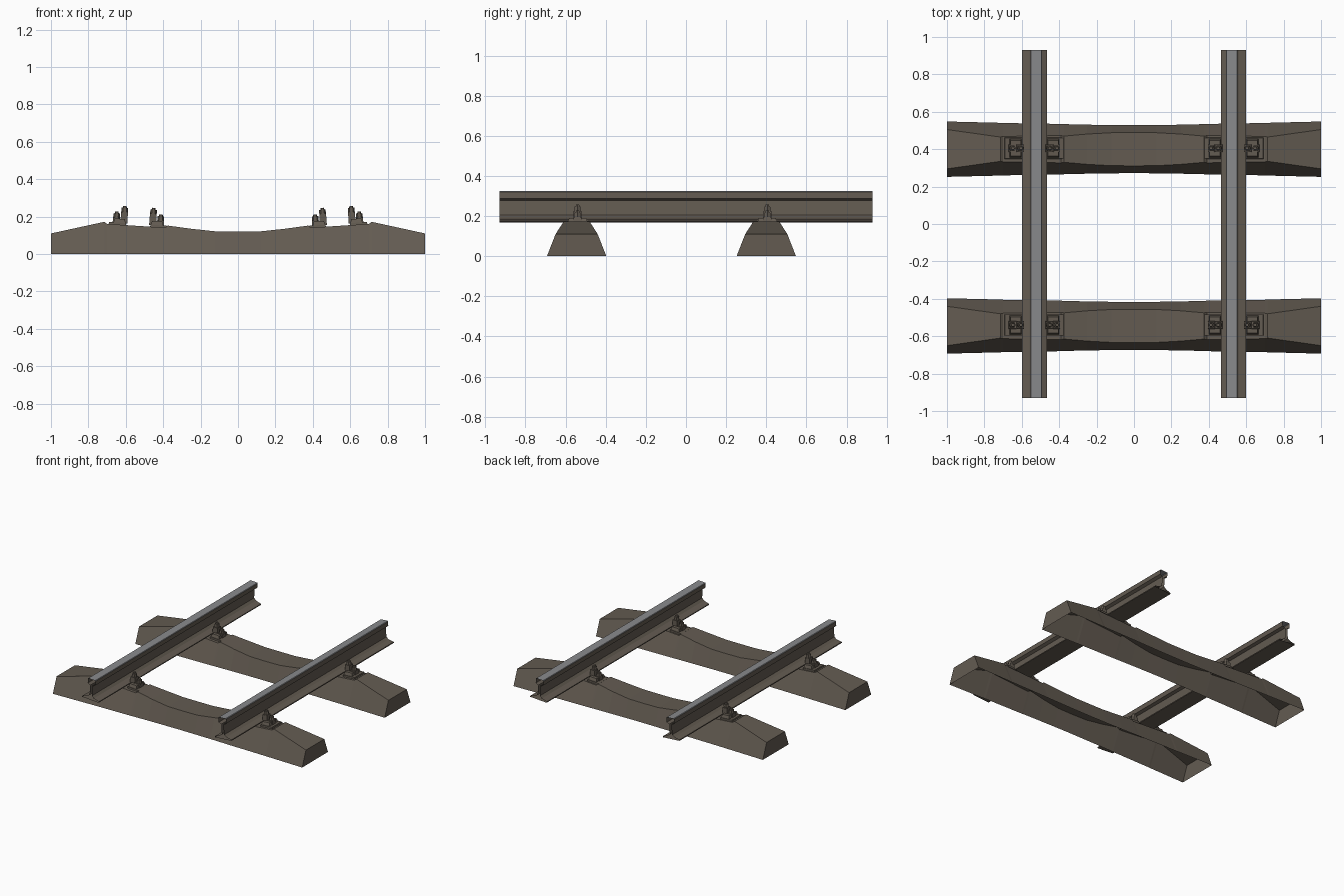
import bpy, bmesh, math
from mathutils import Vector

if "Cube" in bpy.data.objects:
    bpy.data.objects.remove(bpy.data.objects["Cube"])

K = 0.065          # inward cant of rail seats
RAIL_X = 0.534     # rail centre
SEAT_Z = 0.15      # seat height below rail centre


def material(name, rgb):
    m = bpy.data.materials.new(name)
    m.diffuse_color = (*rgb, 1)
    m.use_nodes = True
    m.node_tree.nodes["Principled BSDF"].inputs["Base Color"].default_value = m.diffuse_color
    return m


brown = material("weathered_brown", (0.125, 0.105, 0.083))
steel = material("polished_steel", (0.25, 0.255, 0.265))


def finish(bm, name, top_rule=None):
    bmesh.ops.recalc_face_normals(bm, faces=bm.faces[:])
    me = bpy.data.meshes.new(name)
    me.materials.append(brown)
    if top_rule:
        me.materials.append(steel)
        for f in bm.faces:
            if top_rule(f):
                f.material_index = 1
    bm.to_mesh(me)
    bm.free()
    ob = bpy.data.objects.new(name, me)
    bpy.context.collection.objects.link(ob)
    return ob


def cant(s, u, y, w):
    """Canted seat frame: u outward from rail centre, w above the seat."""
    return Vector((s * (RAIL_X + u - K * w), y, SEAT_Z + w + K * u))


# Sleepers: hollow concrete shells (x, top z, top half width, base half width)
STATIONS = [(0.0, 0.12, 0.089, 0.128), (0.12, 0.121, 0.088, 0.129),
            (0.25, 0.135, 0.081, 0.131), (0.375, 0.152, 0.070, 0.134),
            (0.39, 0.141, 0.073, 0.135), (0.70, 0.161, 0.068, 0.140),
            (0.715, 0.172, 0.065, 0.141), (1.0, 0.11, 0.105, 0.148)]


def sleeper(name, cy):
    bm = bmesh.new()
    full = [(-x, z, t, b) for x, z, t, b in STATIONS[:0:-1]] + STATIONS
    rings = []
    for x, z, t, b in full:
        rings.append([bm.verts.new((x, cy + y, h))
                      for y, h in ((-b, 0), (-t, z), (t, z), (b, 0))])
    for a, c in zip(rings, rings[1:]):
        for i in range(3):
            bm.faces.new((a[i], a[i + 1], c[i + 1], c[i]))
    bm.faces.new(rings[0])
    bm.faces.new(rings[-1])
    finish(bm, name)


# Rails: open-ended extrusion of a flat-bottomed rail profile
HALF = [(0.066, 0.0), (0.066, 0.007), (0.026, 0.018), (0.009, 0.032),
        (0.008, 0.105), (0.029, 0.114), (0.030, 0.146), (0.027, 0.150)]


def rail(name, s):
    bm = bmesh.new()
    prof = HALF + [(-u, w) for u, w in reversed(HALF)]
    ends = [[bm.verts.new(cant(s, u, y, w + 0.022)) for u, w in prof]
            for y in (-0.93, 0.93)]
    n = len(prof)
    for i in range(n):
        j = (i + 1) % n
        bm.faces.new((ends[0][i], ends[0][j], ends[1][j], ends[1][i]))
    finish(bm, name, lambda f: f.calc_center_median().z > 0.316)


# Fastenings: plate, cross clip and two nutted bolts on each side of a rail
def block(bm, s, u, y, w0, w1, du, dy, taper=1.0):
    vs = []
    for w, k in ((w0, 1), (w1, taper)):
        vs.append([bm.verts.new(cant(s, u + a * du * k, y + b * dy * k, w))
                   for a, b in ((-1, -1), (1, -1), (1, 1), (-1, 1))])
    lo, hi = vs
    bm.faces.new(lo)
    bm.faces.new(hi)
    for i in range(4):
        j = (i + 1) % 4
        bm.faces.new((lo[i], lo[j], hi[j], hi[i]))


def hexagon(bm, s, u, y, w0, w1, r, r2):
    lo, hi = [[bm.verts.new(cant(s, u + q * math.cos(i * math.pi / 3),
                                 y + q * math.sin(i * math.pi / 3), w))
               for i in range(6)] for w, q in ((w0, r), (w1, r2))]
    bm.faces.new(hi)
    for i in range(6):
        j = (i + 1) % 6
        bm.faces.new((lo[i], lo[j], hi[j], hi[i]))


def fastening(name, s, side, cy):
    bm = bmesh.new()
    y = cy + 0.005
    block(bm, s, side * 0.111, y, -0.004, 0.011, 0.047, 0.057, 0.97)   # plate
    block(bm, s, side * 0.100, y, 0.011, 0.032, 0.032, 0.050, 0.85)    # clip
    for u, top in ((0.077, 0.102), (0.118, 0.069)):                    # bolts
        u *= side
        block(bm, s, u, y, 0.010, top - 0.032, 0.019, 0.021, 0.95)
        hexagon(bm, s, u, y, top - 0.032, top - 0.010, 0.018, 0.017)
        hexagon(bm, s, u, y, top - 0.010, top, 0.011, 0.009)
    finish(bm, name)


for row, cy in (("front", -0.545), ("back", 0.40)):
    sleeper(row + "_sleeper", cy)
    for hand, s in (("left", -1), ("right", 1)):
        for pos, side in (("outer", 1), ("inner", -1)):
            fastening(f"{row}_{hand}_{pos}_fastening", s, side, cy)
for hand, s in (("left", -1), ("right", 1)):
    rail(hand + "_rail", s)
